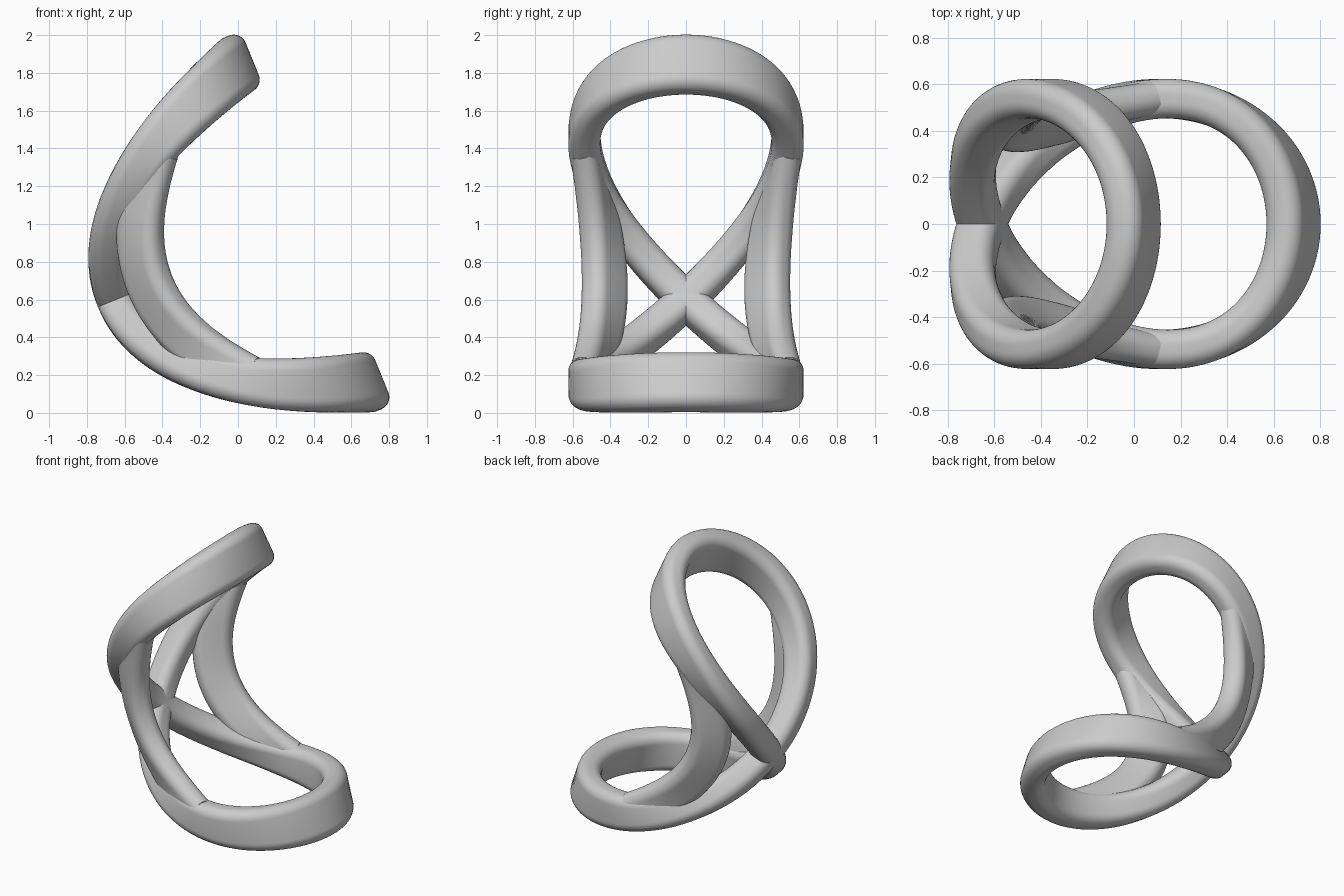
import bpy
import bmesh
from math import sin, cos, pi
from mathutils import Vector

cube = bpy.data.objects.get("Cube")
if cube:
    bpy.data.objects.remove(cube, do_unlink=True)

# One plain grey material
grey = bpy.data.materials.new("plain_grey")
grey.use_nodes = True
grey.diffuse_color = (0.6, 0.6, 0.6, 1)
grey.node_tree.nodes["Principled BSDF"].inputs["Base Color"].default_value = (0.6, 0.6, 0.6, 1)

# Tilted frame: the sculpture is symmetric about a leaning axis
CENTRE = Vector((0.342, 0, 1.003))
AXIS = Vector((0.926, 0, 0.378))
UP = Vector((-0.378, 0, 0.926))
SIDE = Vector((0, 1, 0))


def place(p):
    return CENTRE + AXIS * p[0] + SIDE * p[1] + UP * p[2]


def rounded_rect(length, width, radius, steps=8):
    """Profile outline: length along the inward axis, width across it."""
    pts = []
    for k, (sx, sy) in enumerate([(1, 1), (-1, 1), (-1, -1), (1, -1)]):
        for i in range(steps + 1):
            a = (k + i / steps) * pi / 2
            pts.append((sx * (length / 2 - radius) + radius * cos(a),
                        sy * (width / 2 - radius) + radius * sin(a)))
    return pts


def sweep(name, path, inward, length, width, count, start, end, closed):
    """Sweep a rounded bar along path(t), its long side turned to inward(t)."""
    bm = bmesh.new()
    rings = []
    for i in range(count if closed else count + 1):
        t = start + (end - start) * i / count
        d = 0.001
        tangent = (place(path(t + d)) - place(path(t - d))).normalized()
        e = inward(t).normalized()
        n = tangent.cross(e).normalized()
        c = place(path(t))
        rings.append([bm.verts.new(c + e * p + n * q)
                      for p, q in rounded_rect(length(t), width(t), 0.068)])
    m = len(rings[0])
    for i in range(count):
        a, b = rings[i], rings[(i + 1) % len(rings)]
        for j in range(m):
            k = (j + 1) % m
            bm.faces.new((a[j], a[k], b[k], b[j]))
    if not closed:
        bm.faces.new(rings[0])
        bm.faces.new(rings[-1])
    bmesh.ops.recalc_face_normals(bm, faces=bm.faces)
    mesh = bpy.data.meshes.new(name)
    bm.to_mesh(mesh)
    bm.free()
    mesh.materials.append(grey)
    obj = bpy.data.objects.new(name, mesh)
    bpy.context.collection.objects.link(obj)
    bpy.ops.object.select_all(action='DESELECT')
    obj.select_set(True)
    bpy.context.view_layer.objects.active = obj
    bpy.ops.object.shade_smooth_by_angle(angle=pi / 5)


# Bent figure-eight loop, shallower where it crosses itself
def loop_length(t):
    return 0.19 + 0.13 * cos(t) ** 2


def loop_width(t):
    return 0.165 + 0.02 * sin(t) ** 4


def loop_path(t):
    x = -1.01 * sin(t) ** 2 - 0.05 * sin(2 * t) ** 2
    z = 0.908 * cos(t)
    # Keep the outer face in place as the depth changes
    grow = 1 + (0.32 - loop_length(t)) / 2 / (x * x + z * z) ** 0.5
    return (x * grow, 0.535 * sin(2 * t) + 0.03 * sin(4 * t), z * grow)


def loop_inward(t):
    x, y, z = loop_path(t)
    return AXIS * -x + UP * -z


sweep("figure_eight_loop", loop_path, loop_inward, loop_length, loop_width,
      240, 0, 2 * pi, True)

# Two bowed struts joining the upper and lower halves of the loop
for name, side in (("left_strut", 1), ("right_strut", -1)):
    def strut_path(s, side=side):
        return (-0.87 + 0.31 * s * s, side * (0.43 + 0.113 * s * s), 0.66 * s)

    def strut_inward(s, side=side):
        x, y, z = strut_path(s)
        flat = (AXIS * -x + UP * -z).normalized()
        lean = 0.73 * (1 - s * s)
        return flat * cos(lean) + SIDE * side * sin(lean)

    sweep(name, strut_path, strut_inward, lambda s: 0.27 - 0.03 * s * s,
          lambda s: 0.16 - 0.015 * s * s, 60, -1, 1, False)
